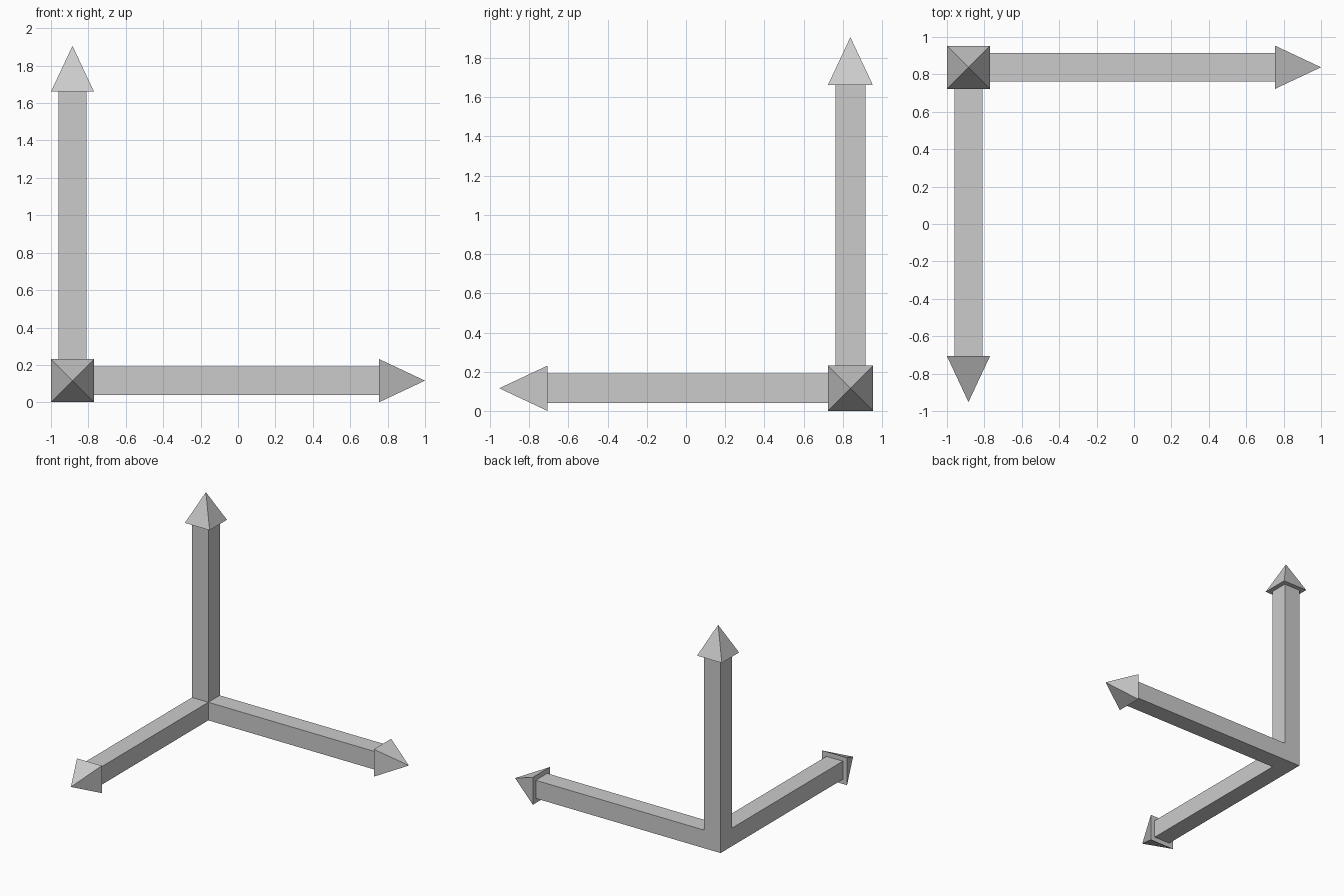
import bpy, bmesh, math
from mathutils import Vector, Matrix

if "Cube" in bpy.data.objects:
    bpy.data.objects.remove(bpy.data.objects["Cube"])

CORNER = Vector((-0.885, 0.838, 0.116))   # centre of the shared corner block
SHAFT = 0.076                             # half width of the shafts
HEAD = 0.115                              # half width of the arrow heads
HEAD_LEN = 0.245

# name, direction, distance from corner centre to tip
ARROWS = [
    ("right", Vector((1, 0, 0)), 1.885),
    ("front", Vector((0, -1, 0)), 1.79),
    ("up", Vector((0, 0, 1)), 1.79),
]


def add_object(name, bm):
    bmesh.ops.recalc_face_normals(bm, faces=bm.faces)
    mesh = bpy.data.meshes.new(name)
    bm.to_mesh(mesh)
    bm.free()
    obj = bpy.data.objects.new(name, mesh)
    obj.location = CORNER
    bpy.context.collection.objects.link(obj)


# Three square shafts pulled out of one corner block
bm = bmesh.new()
bmesh.ops.create_cube(bm, size=2 * SHAFT)
bm.normal_update()
for _, direction, tip in ARROWS:
    face = max(bm.faces, key=lambda f: f.calc_center_median().dot(direction))
    end = bmesh.ops.extrude_discrete_faces(bm, faces=[face])["faces"][0]
    bmesh.ops.translate(bm, verts=end.verts, vec=direction * (tip - HEAD_LEN - SHAFT))
    # the end is covered by the arrow head
    bmesh.ops.delete(bm, geom=[end], context='FACES_ONLY')
    bm.normal_update()
add_object("corner_shafts", bm)

# Pyramid arrow heads
for name, direction, tip in ARROWS:
    bm = bmesh.new()
    turn = direction.to_track_quat('Z', 'Y').to_matrix().to_4x4()
    place = Matrix.Translation(direction * (tip - HEAD_LEN / 2)) @ turn
    bmesh.ops.create_cone(bm, cap_ends=True, segments=4, radius1=HEAD * math.sqrt(2),
                          radius2=0, depth=HEAD_LEN,
                          matrix=place @ Matrix.Rotation(math.pi / 4, 4, 'Z'))
    bmesh.ops.remove_doubles(bm, verts=bm.verts, dist=0.0001)
    add_object(name + "_arrow_head", bm)
